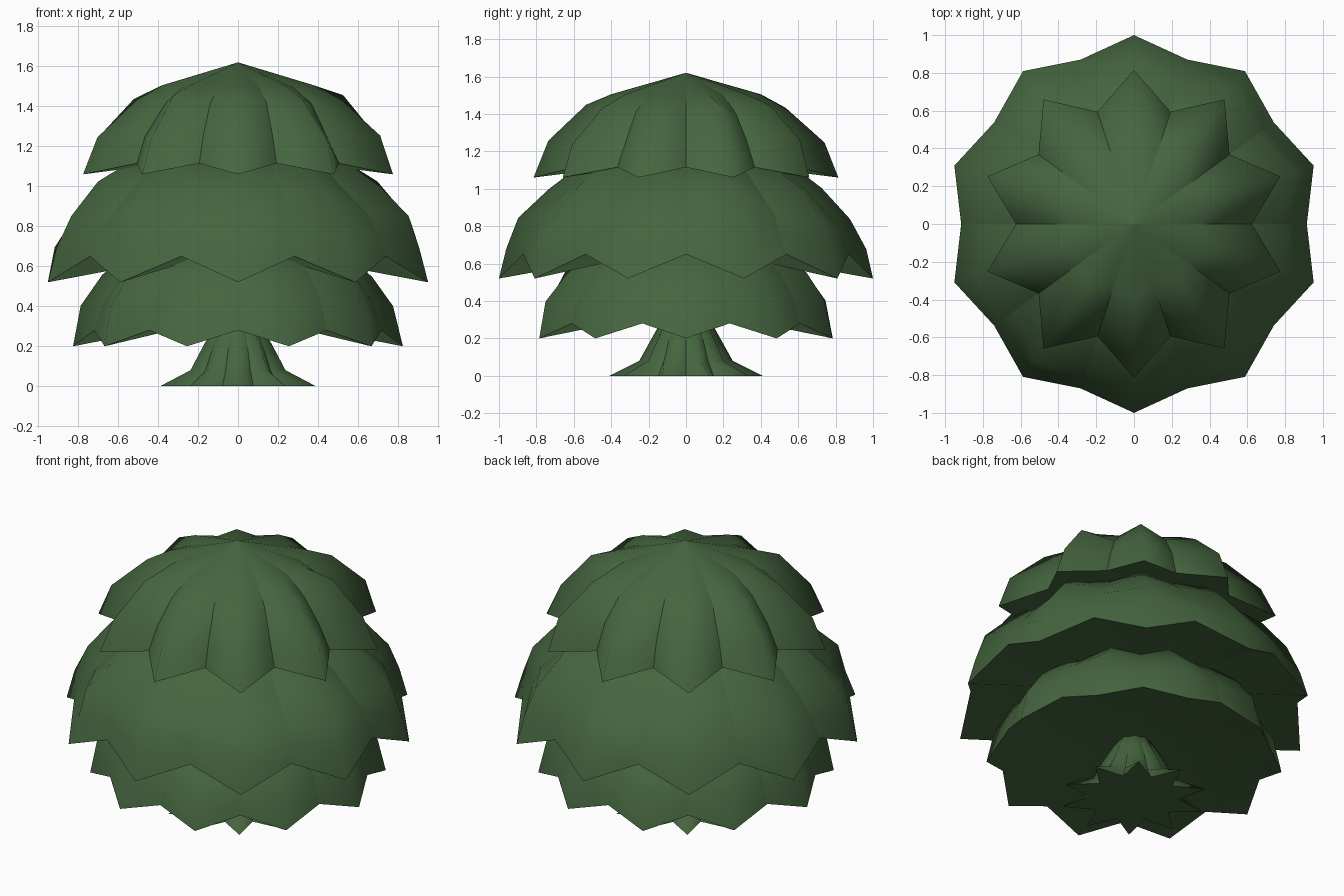
import bpy, bmesh, math, random

if "Cube" in bpy.data.objects:
    bpy.data.objects.remove(bpy.data.objects["Cube"])

random.seed(4)
N = 20  # ten leaf tips and ten valleys around each layer

mat = bpy.data.materials.new("leaf_green")
mat.diffuse_color = (0.06, 0.132, 0.05, 1)
mat.use_nodes = True
mat.node_tree.nodes["Principled BSDF"].inputs["Base Color"].default_value = mat.diffuse_color


def star_shell(name, tip_angle, tips, valleys, top_z, under=None, jitter=0.0):
    """Pleated shell: tip and valley profiles (radius, z) alternate around the axis."""
    bm = bmesh.new()
    rings = []
    for k, (tip, valley) in enumerate(zip(tips, valleys)):
        ring = []
        for i in range(N):
            r, z = valley if i % 2 else tip
            if 0 < k < len(tips) - 1:
                r += random.uniform(-jitter, jitter)
                z += random.uniform(-jitter, jitter)
            a = math.radians(tip_angle + i * 360 / N)
            ring.append(bm.verts.new((r * math.cos(a), r * math.sin(a), z)))
        rings.append(ring)
    apex = bm.verts.new((0, 0, top_z))
    for i in range(N):
        j = (i + 1) % N
        bm.faces.new((apex, rings[0][i], rings[0][j]))
        for up, low in zip(rings, rings[1:]):
            bm.faces.new((up[i], low[i], low[j], up[j]))
    # hollow underside
    if under is not None:
        centre = bm.verts.new((0, 0, under))
        for i in range(N):
            bm.faces.new((centre, rings[-1][(i + 1) % N], rings[-1][i]))
    for f in bm.faces:
        f.smooth = True
    # crisp creases along the valleys and the rim
    rim = set(rings[-1])
    creases = {v for ring in rings for v in ring[1::2]} | {apex}
    for e in bm.edges:
        a, b = e.verts
        if (a in creases and b in creases) or (a in rim and b in rim):
            e.smooth = False
    me = bpy.data.meshes.new(name)
    bm.to_mesh(me)
    bm.free()
    me.materials.append(mat)
    ob = bpy.data.objects.new(name, me)
    bpy.context.collection.objects.link(ob)
    return ob


# top leaf layer
star_shell("top_leaves", 90,
           [(0.40, 1.505), (0.54, 1.445), (0.74, 1.25), (0.815, 1.06)],
           [(0.34, 1.50), (0.45, 1.41), (0.56, 1.26), (0.625, 1.115)],
           1.62, 1.16, 0.015)

# middle leaf layer
star_shell("middle_leaves", 90,
           [(0.58, 1.115), (0.74, 1.01), (0.885, 0.84), (0.95, 0.69), (1.0, 0.52)],
           [(0.52, 1.115), (0.66, 1.00), (0.80, 0.86), (0.87, 0.76), (0.915, 0.65)],
           1.20, 0.70, 0.015)

# bottom leaf layer
star_shell("bottom_leaves", 0,
           [(0.52, 0.68), (0.68, 0.55), (0.78, 0.40), (0.825, 0.20)],
           [(0.48, 0.68), (0.62, 0.55), (0.71, 0.42), (0.755, 0.28)],
           0.76, 0.36, 0.012)

# trunk with flared roots
star_shell("trunk", 90,
           [(0.09, 0.36), (0.15, 0.26), (0.20, 0.17), (0.25, 0.08), (0.41, 0.0)],
           [(0.085, 0.36), (0.13, 0.26), (0.165, 0.17), (0.20, 0.08), (0.25, 0.0)],
           0.40, 0.0)
